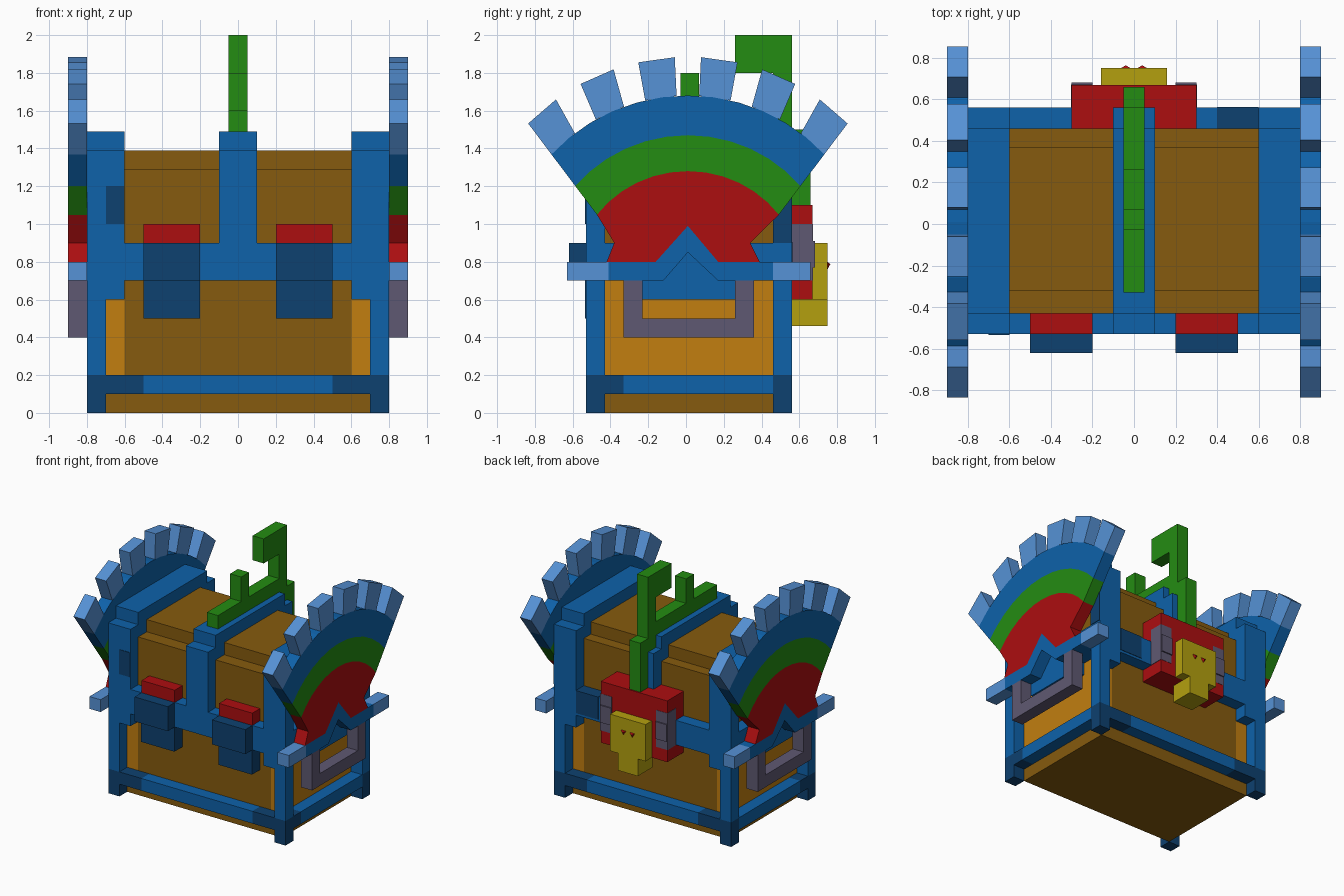
import bpy, bmesh, math

if "Cube" in bpy.data.objects:
    bpy.data.objects.remove(bpy.data.objects["Cube"])

def mat(name, r, g, b):
    lin = [((c / 255 + 0.055) / 1.055) ** 2.4 if c > 10 else c / 255 / 12.92 for c in (r, g, b)]
    m = bpy.data.materials.new(name)
    m.diffuse_color = (*lin, 1)
    m.use_nodes = True
    m.node_tree.nodes["Principled BSDF"].inputs["Base Color"].default_value = m.diffuse_color
    return m

BLUE = mat("blue", 14, 98, 170)
LIGHT = mat("light blue", 86, 146, 214)
DARK = mat("dark blue", 13, 65, 112)
RED = mat("red", 172, 14, 16)
GREEN = mat("green", 36, 140, 18)
BROWN = mat("brown", 134, 91, 14)
ORANGE = mat("orange", 194, 126, 16)
YELLOW = mat("yellow", 180, 160, 15)
GREY = mat("purple grey", 95, 89, 114)

def finish(bm, name, m):
    bmesh.ops.recalc_face_normals(bm, faces=bm.faces)
    me = bpy.data.meshes.new(name)
    bm.to_mesh(me)
    bm.free()
    me.materials.append(m)
    ob = bpy.data.objects.new(name, me)
    bpy.context.collection.objects.link(ob)
    return ob

def prism(name, x0, x1, pts, m):
    """Extrude a (y, z) profile from x0 to x1."""
    bm = bmesh.new()
    a = [bm.verts.new((x0, y, z)) for y, z in pts]
    b = [bm.verts.new((x1, y, z)) for y, z in pts]
    bm.faces.new(a)
    bm.faces.new(b[::-1])
    n = len(pts)
    for i in range(n):
        j = (i + 1) % n
        bm.faces.new((a[i], b[i], b[j], a[j]))
    return finish(bm, name, m)

def box(name, x0, x1, y0, y1, z0, z1, m):
    return prism(name, x0, x1, [(y0, z0), (y1, z0), (y1, z1), (y0, z1)], m)

F, B = -0.43, 0.46                  # front and back wall of the body
FO, BO = -0.53, 0.56                # outer front and back of the frame
WALLS = (("front", FO, F), ("back", B, BO))

# Body and stepped lid
box("body", -0.6, 0.6, F, B, 0.1, 0.8, BROWN)
box("floor", -0.7, 0.7, F, B, 0, 0.2, BROWN)
lid = [(F, 0.8), (F, 1.29), (-0.32, 1.29), (-0.32, 1.39),
       (0.37, 1.39), (0.37, 1.29), (B, 1.29), (B, 0.8)]
prism("lid", -0.7, 0.7, lid, BROWN)

# Stepped blue arches over the lid
def arch(name, x0, x1, z):
    outer = [(FO, z), (FO, 1.39), (F, 1.39), (F, 1.49), (B, 1.49), (B, 1.39), (BO, 1.39), (BO, z)]
    inner = [(B, z)] + lid[1:-1][::-1] + [(F, z)]
    prism(name, x0, x1, outer + inner, BLUE)

arch("middle_arch", -0.1, 0.1, 0.7)

# Horizontal bands front and back
for side, y0, y1 in WALLS:
    box(side + "_band", -0.7, 0.7, y0, y1, 0.7, 0.9, BLUE)
    box(side + "_bottom_band", -0.5, 0.5, y0, y1, 0.1, 0.2, BLUE)

# Fan measurements: centre, edge angle and slightly drooping rings
CY, CZ, EDGE = 0.01, 0.41, 37.0

def polar(r, deg):
    r -= 0.07 * (deg / EDGE) ** 2
    t = math.radians(deg)
    return (CY + r * math.sin(t), CZ + r * math.cos(t))

STEPS = [-EDGE + i * 2 * EDGE / 12 for i in range(13)]

def ring(name, x0, x1, r0, r1, m):
    pts = [polar(r1, d) for d in STEPS] + [polar(r0, d) for d in reversed(STEPS)]
    prism(name, x0, x1, pts, m)

for s, tag in ((-1, "left_"), (1, "right_")):
    def X(a, b):
        return (s * a, s * b)
    # End panels, arches and side bands
    box(tag + "end_panel", *X(0.6, 0.7), F, B, 0.2, 0.8, ORANGE)
    arch(tag + "arch", *X(0.6, 0.8), 0.6)
    box(tag + "side_band", *X(0.7, 0.8), F, B, 0.7, 0.9, BLUE)
    box(tag + "handle_mount", *X(0.7, 0.8), -0.23, 0.26, 0.6, 0.7, BLUE)
    box(tag + "side_bottom_band", *X(0.7, 0.8), -0.33, B, 0.1, 0.2, BLUE)
    box(tag + "side_bottom_dark", *X(0.7, 0.8), F, -0.33, 0.1, 0.2, DARK)
    # Corner posts and feet
    for side, y0, y1 in WALLS:
        box(tag + side + "_post", *X(0.7, 0.8), y0, y1, 0.2, 0.6, BLUE)
        box(tag + side + "_foot", *X(0.7, 0.8), y0, y1, 0, 0.2, DARK)
        box(tag + side + "_band_end", *X(0.5, 0.7), y0, y1, 0.1, 0.2, DARK)
    # Front buckles
    box(tag + "buckle", *X(0.2, 0.5), -0.62, FO, 0.7, 0.9, DARK)
    box(tag + "buckle_tongue", *X(0.2, 0.5), FO - 0.004, F, 0.5, 0.7, DARK)
    box(tag + "buckle_top", *X(0.2, 0.5), FO, F, 0.9, 1.0, RED)
    # Carrying handle
    prism(tag + "handle", *X(0.8, 0.9), [(-0.33, 0.7), (-0.33, 0.4), (0.36, 0.4), (0.36, 0.7),
          (0.26, 0.7), (0.26, 0.5), (-0.23, 0.5), (-0.23, 0.7)], GREY)
    # Fan base bar with a chevron and light ends
    prism(tag + "fan_bar", *X(0.8, 0.9), [(-0.41, 0.7), (-0.12, 0.7), (0.01, 0.85), (0.17, 0.7),
          (0.46, 0.7), (0.46, 0.8), (0.17, 0.8), (0.01, 0.99), (-0.16, 0.8), (-0.41, 0.8)], BLUE)
    box(tag + "fan_bar_front_end", *X(0.8, 0.9), -0.63, -0.41, 0.7, 0.8, LIGHT)
    box(tag + "fan_bar_back_end", *X(0.8, 0.9), 0.46, 0.66, 0.7, 0.8, LIGHT)
    # Fan: red heart, green ring, blue ring and six light tips
    red = [polar(0.87, d) for d in STEPS] + [(0.34, 0.9), (0.39, 0.8), (0.17, 0.8), (0.01, 0.99),
                                             (-0.16, 0.8), (-0.42, 0.8), (-0.38, 0.9)]
    prism(tag + "fan_red", *X(0.8, 0.9), red, RED)
    ring(tag + "fan_green", *X(0.8, 0.9), 0.87, 1.06, GREEN)
    ring(tag + "fan_blue", *X(0.8, 0.9), 1.06, 1.27, BLUE)
    for k in (-1, 1):
        for i, (a, b) in enumerate(((2.7, 10.3), (15.6, 23.1), (29.2, EDGE))):
            prism(f"{tag}fan_tip_{'front' if k < 0 else 'back'}_{i}", *X(0.8, 0.9),
                  [polar(1.27, k * a), polar(1.475, k * a), polar(1.475, k * b), polar(1.27, k * b)], LIGHT)
    # Brackets on the back plate
    box(tag + "bracket", *X(0.2, 0.304), BO, 0.672, 0.7, 1.0, GREY)
    box(tag + "bracket_bump", *X(0.2, 0.3), 0.66, 0.682, 0.77, 0.91, GREY)
    # Eyes on the yellow lock
    bm = bmesh.new()
    rim = [bm.verts.new((s * 0.04 + dx, 0.749, z)) for dx, z in ((-0.025, 0.8), (0.025, 0.8), (0, 0.76))]
    tip = bm.verts.new((s * 0.04, 0.764, 0.787))
    bm.faces.new(rim)
    for i in range(3):
        bm.faces.new((rim[i], rim[(i + 1) % 3], tip))
    finish(bm, tag + "eye", RED)

# Back plate and yellow lock
box("back_plate", -0.3, 0.3, B, 0.67, 0.6, 1.1, RED)
box("lock_head", -0.16, 0.16, 0.67, 0.75, 0.6, 0.9, YELLOW)
box("lock_jaw", -0.09, 0.09, BO, 0.75, 0.46, 0.6, YELLOW)

# Green crest running over the lid and down the back
prism("crest", -0.05, 0.05, [(-0.33, 1.49), (-0.33, 1.6), (-0.03, 1.6), (-0.03, 1.8), (0.07, 1.8),
      (0.07, 1.6), (0.46, 1.6), (0.46, 1.8), (0.26, 1.8), (0.26, 2.0), (0.56, 2.0), (0.56, 1.5),
      (0.66, 1.5), (0.66, 1.1), (0.56, 1.1), (0.56, 1.39), (0.46, 1.39), (0.46, 1.49)], GREEN)

# Dark worn patches on the frame
box("patch_front", -0.7, -0.6, FO - 0.004, FO, 1.0, 1.2, DARK)
box("patch_back_top", 0.4, 0.6, B, BO + 0.004, 0.72, 0.904, DARK)
box("patch_side", 0.799, 0.804, B, BO, 0.9, 1.18, DARK)
